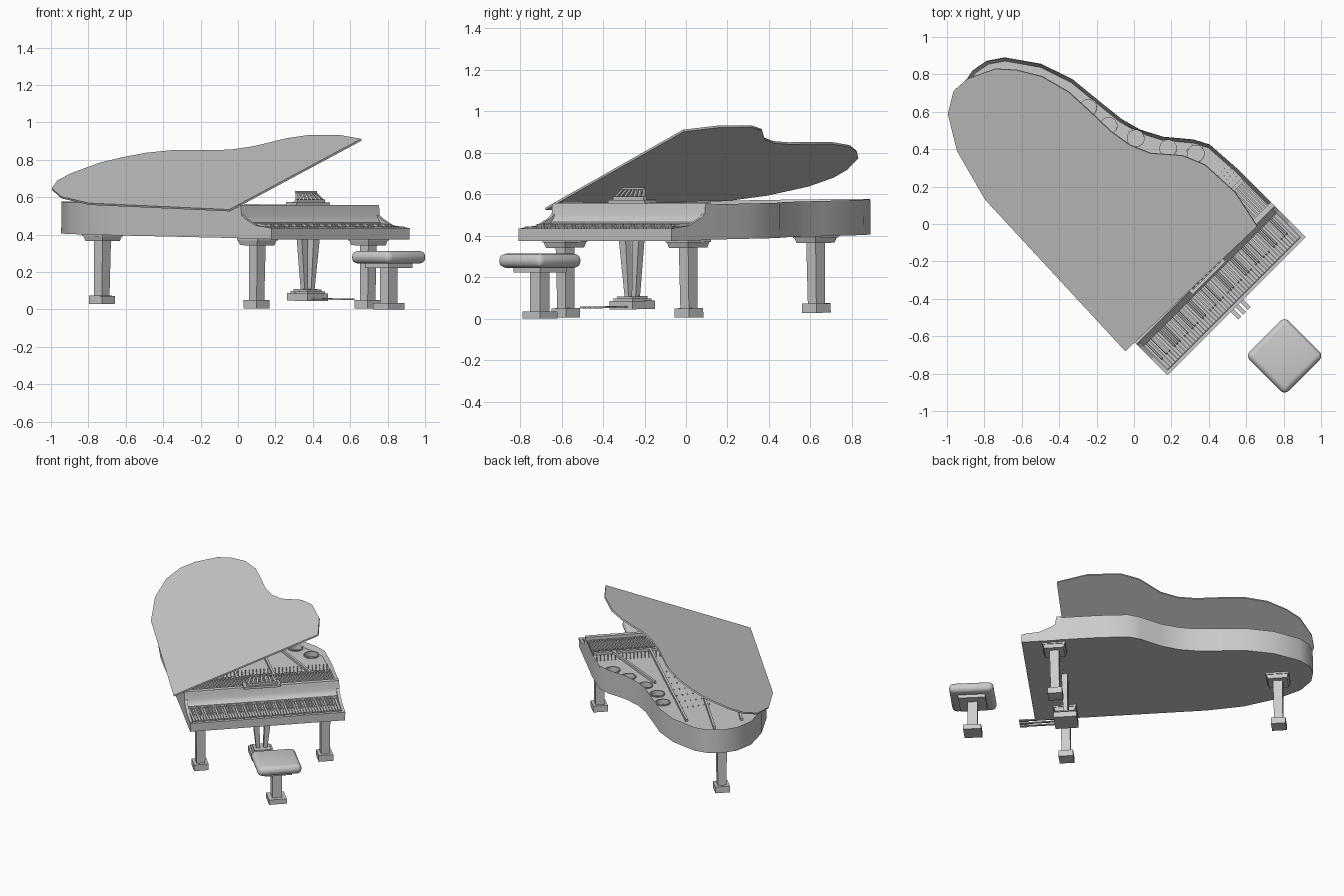
import bpy, bmesh, math
from mathutils import Matrix, Vector

if "Cube" in bpy.data.objects:
    bpy.data.objects.remove(bpy.data.objects["Cube"])

# Instrument stands at 45 degrees, tail very slightly raised; bench is level
TURN = Matrix.Rotation(math.radians(45), 4, 'Z')
PIANO = Matrix.Translation((0, 0, 0.018)) @ TURN @ Matrix.Rotation(0.016, 4, 'X')
BENCH = TURN @ Matrix.Translation((0.071, -1.068, 0))
LEFT, RIGHT, BACK, TOP = -0.445, 0.60, -0.45, 0.54


def finish(name, bm, frame=PIANO, smooth=None):
    bmesh.ops.recalc_face_normals(bm, faces=bm.faces[:])
    mesh = bpy.data.meshes.new(name)
    bm.to_mesh(mesh)
    bm.free()
    obj = bpy.data.objects.new(name, mesh)
    bpy.context.collection.objects.link(obj)
    obj.matrix_world = frame
    if smooth:
        bpy.ops.object.select_all(action='DESELECT')
        obj.select_set(True)
        bpy.context.view_layer.objects.active = obj
        bpy.ops.object.shade_smooth_by_angle(angle=math.radians(smooth))
    return obj


def taper(bm, low, low_size, high, high_size):
    """Four-sided bar between two level rectangles."""
    rings = []
    for c, s in ((low, low_size), (high, high_size)):
        rings.append([bm.verts.new((c[0] + i * s[0] / 2, c[1] + j * s[1] / 2, c[2]))
                      for i, j in ((-1, -1), (1, -1), (1, 1), (-1, 1))])
    a, b = rings
    bm.faces.new(a[::-1])
    bm.faces.new(b)
    for i in range(4):
        k = (i + 1) % 4
        bm.faces.new((a[i], a[k], b[k], b[i]))


def block(bm, x, y, z0, z1, sx, sy):
    taper(bm, (x, y, z0), (sx, sy), (x, y, z1), (sx, sy))


def beam(bm, start, end, width, z0, z1):
    """Level bar between two plan points."""
    a, b = Vector(start), Vector(end)
    d = (b - a).normalized() * width / 2
    n = Vector((-d.y, d.x))
    prism(bm, [(*p, z0) for p in (a - n, b - n, b + n, a + n)], (0, 0, z1 - z0))


def prism(bm, points, offset):
    face = bm.faces.new([bm.verts.new(p) for p in points])
    ext = bmesh.ops.extrude_face_region(bm, geom=[face], use_keep_orig=True)
    moved = [g for g in ext["geom"] if isinstance(g, bmesh.types.BMVert)]
    bmesh.ops.translate(bm, verts=moved, vec=offset)
    return [g for g in ext["geom"] if isinstance(g, bmesh.types.BMFace)][0]


# Case: curved outline, recessed inside the rim
curve = [(0.60, -0.18), (0.587, 0.02), (0.545, 0.10), (0.44, 0.226), (0.38, 0.34),
         (0.35, 0.45), (0.332, 0.615), (0.315, 0.785), (0.255, 0.962), (0.141, 1.125),
         (0.06, 1.18), (-0.03, 1.197), (-0.14, 1.175), (-0.247, 1.096), (-0.345, 0.93),
         (-0.42, 0.70), (LEFT, 0.45)]
outline = [(LEFT, BACK), (RIGHT, BACK)] + curve
bm = bmesh.new()
lid_face = prism(bm, [(x, y, 0.37) for x, y in outline], (0, 0, TOP - 0.37))
bmesh.ops.recalc_face_normals(bm, faces=bm.faces[:])
bmesh.ops.inset_region(bm, faces=[lid_face], thickness=0.018, use_even_offset=True)
bmesh.ops.translate(bm, verts=lid_face.verts[:], vec=(0, 0, -0.035))
case = finish("case", bm)

# Round openings in the iron plate
holes = [(0.265, 0.62), (0.275, 0.475), (0.33, 0.325), (0.415, 0.165), (0.50, 0.04)]
bm = bmesh.new()
for x, y in holes:
    bmesh.ops.create_cone(bm, cap_ends=True, segments=20, radius1=0.045, radius2=0.045,
                          depth=0.1, matrix=Matrix.Translation((x, y, 0.525)))
cutter = finish("hole_cutter", bm)
cutter.hide_render = True
mod = case.modifiers.new("holes", 'BOOLEAN')
mod.operation, mod.object = 'DIFFERENCE', cutter
bpy.ops.object.select_all(action='DESELECT')
bpy.context.view_layer.objects.active = case
case.select_set(True)
bpy.ops.object.modifier_apply(modifier=mod.name)
bpy.data.objects.remove(cutter)
bpy.ops.object.shade_smooth_by_angle(angle=math.radians(35))

bm = bmesh.new()
for x, y in holes:
    n = 20
    rings = [[bm.verts.new((x + r * math.cos(math.tau * i / n), y + r * math.sin(math.tau * i / n), z))
              for i in range(n)] for r, z in ((0.045, 0.505), (0.045, 0.512), (0.052, 0.512), (0.052, 0.505))]
    for a, b in zip(rings, rings[1:]):
        for i in range(n):
            k = (i + 1) % n
            bm.faces.new((a[i], a[k], b[k], b[i]))
finish("hole_rims", bm)

# Plate struts, dampers and pins
bm = bmesh.new()
for start, end in (((0.45, -0.24), (0.26, 0.30)), ((0.2, -0.24), (0.16, 0.95)),
                   ((-0.05, -0.24), (0.0, 1.1)), ((-0.28, -0.24), (-0.2, 1.0))):
    beam(bm, start, end, 0.016, 0.50, 0.522)
beam(bm, (LEFT + 0.02, -0.235), (RIGHT - 0.02, -0.235), 0.02, 0.50, 0.522)
finish("plate_struts", bm)

bm = bmesh.new()
for i in range(56):
    block(bm, -0.415 + i * 0.018, -0.335, 0.50, 0.53, 0.009, 0.17)
finish("dampers", bm)

bm = bmesh.new()
for row in range(4):
    for i in range(40):
        block(bm, -0.41 + i * 0.025 + row * 0.004, -0.20 + row * 0.025, 0.50, 0.514, 0.005, 0.005)
for row in range(7):
    for i in range(14):
        block(bm, -0.34 + i * 0.038, 0.05 + row * 0.1 + i * 0.006, 0.50, 0.511, 0.006, 0.006)
finish("pins", bm)

# Raised lid, hinged along the straight side
lid_curve = [(-0.51, -0.44), (0.46, -0.46), (0.505, -0.25), (0.495, -0.03), (0.445, 0.09),
             (0.332, 0.22), (0.285, 0.33), (0.266, 0.45), (0.262, 0.615), (0.255, 0.76),
             (0.212, 0.92), (0.14, 1.04), (0.064, 1.124), (-0.078, 1.19), (-0.177, 1.195),
             (-0.283, 1.131), (-0.389, 0.955), (-0.467, 0.665)]
bm = bmesh.new()
prism(bm, [(x, y, 0.517 + 0.39 * (x + 0.5)) for x, y in lid_curve], (-0.004, 0, 0.01))
finish("lid", bm, smooth=35)

# Key bed, key slip and cheeks
MID, SPAN = (LEFT + RIGHT) / 2, RIGHT - LEFT
bm = bmesh.new()
block(bm, MID, -0.568, 0.368, 0.418, SPAN, 0.24)
block(bm, MID, -0.682, 0.368, 0.428, SPAN, 0.02)
finish("key_bed", bm)
bm = bmesh.new()
for x in (LEFT, RIGHT - 0.02):
    prism(bm, [(x, y, z) for y, z in ((BACK, 0.41), (-0.675, 0.41), (-0.675, 0.43), (-0.57, 0.44),
                                      (-0.49, 0.475), (-0.455, 0.5), (BACK, 0.53))], (0.02, 0, 0))
finish("cheeks", bm)

# Curved fallboard behind the keys
bm = bmesh.new()
prism(bm, [(LEFT, y, z) for y, z in ((-0.425, 0.40), (-0.49, 0.40), (-0.49, 0.455), (-0.475, 0.468),
                                     (-0.464, 0.49), (-0.46, 0.53), (-0.455, 0.548), (-0.425, 0.548))],
      (SPAN, 0, 0))
finish("fallboard", bm, smooth=40)

# Keys
pitch = (SPAN - 0.044) / 52
white, black = bmesh.new(), bmesh.new()
for i in range(52):
    x = LEFT + 0.022 + (i + 0.5) * pitch
    block(white, x, -0.58, 0.415, 0.436, pitch * 0.86, 0.18)
    if i % 7 in (0, 2, 3, 5, 6) and i < 51:
        taper(black, (x + pitch / 2, -0.55, 0.43), (pitch * 0.6, 0.125),
              (x + pitch / 2, -0.547, 0.449), (pitch * 0.45, 0.115))
finish("white_keys", white)
finish("black_keys", black)

# Music stand
bm = bmesh.new()
block(bm, 0.08, -0.44, 0.545, 0.562, 0.25, 0.08)
block(bm, 0.08, -0.455, 0.562, 0.578, 0.21, 0.02)
block(bm, 0.08, -0.425, 0.612, 0.622, 0.15, 0.014)
for i in range(-3, 4):
    taper(bm, (0.08 + i * 0.032, -0.455, 0.575), (0.014, 0.01),
          (0.08 + i * 0.023, -0.425, 0.615), (0.012, 0.01))
finish("music_stand", bm)

# Three legs with blocks at both ends
for name, x, y in (("left_leg", -0.34, -0.48), ("right_leg", 0.50, -0.48), ("tail_leg", -0.07, 0.96)):
    bm = bmesh.new()
    block(bm, x, y, -0.005, 0.04, 0.098, 0.098)
    taper(bm, (x, y, 0.04), (0.058, 0.058), (x, y, 0.335), (0.064, 0.064))
    taper(bm, (x, y, 0.332), (0.13, 0.13), (x, y, 0.358), (0.145, 0.145))
    block(bm, x, y, 0.358, 0.372, 0.155, 0.155)
    finish(name, bm)

# Pedal lyre
bm = bmesh.new()
block(bm, 0.08, -0.445, 0.035, 0.075, 0.155, 0.155)
block(bm, 0.08, -0.445, 0.075, 0.086, 0.13, 0.13)
block(bm, 0.08, -0.445, 0.086, 0.097, 0.11, 0.10)
for s in (-1, 1):
    taper(bm, (0.08 + s * 0.024, -0.445, 0.09), (0.026, 0.03),
          (0.08 + s * 0.045, -0.445, 0.372), (0.046, 0.04))
finish("pedal_lyre", bm)
bm = bmesh.new()
for s in (-1, 0, 1):
    block(bm, 0.08 + s * 0.036, -0.63, 0.044, 0.051, 0.014, 0.24)
    block(bm, 0.08 + s * 0.036, -0.725, 0.043, 0.052, 0.022, 0.06)
finish("pedals", bm)

# Bench
bm = bmesh.new()
block(bm, 0, 0, 0, 0.035, 0.12, 0.12)
block(bm, 0, 0, 0.035, 0.225, 0.066, 0.066)
block(bm, 0, 0, 0.222, 0.25, 0.18, 0.18)
finish("bench_base", bm, BENCH)
bm = bmesh.new()
block(bm, 0, 0, 0.245, 0.313, 0.296, 0.296)
bmesh.ops.bevel(bm, geom=bm.edges[:], offset=0.032, segments=5, profile=0.5, affect='EDGES')
finish("bench_cushion", bm, BENCH, smooth=60)
